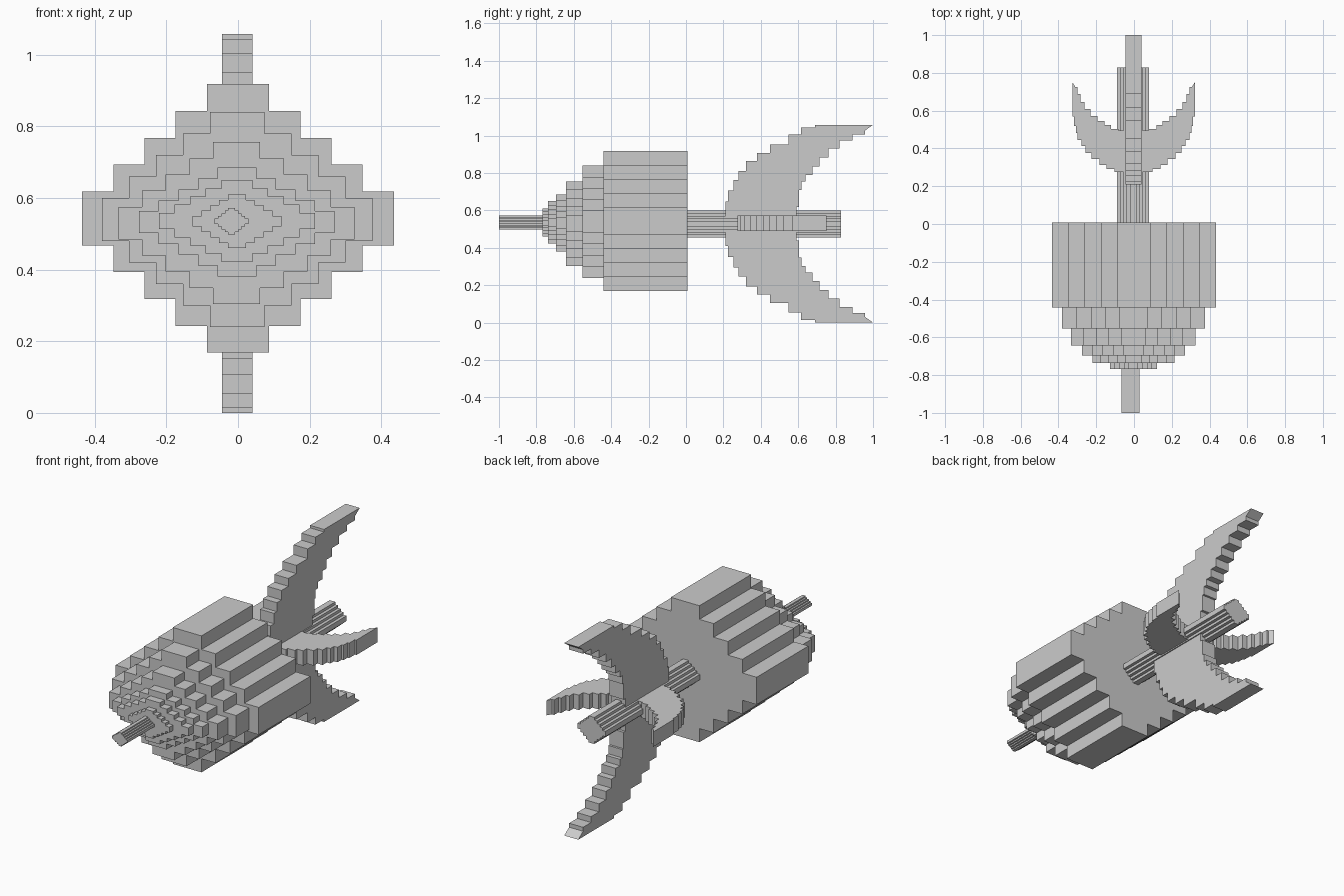
import bpy, bmesh

if "Cube" in bpy.data.objects:
    bpy.data.objects.remove(bpy.data.objects["Cube"])


def prism(name, pts, a, b):
    """Extrude a closed outline between two parallel copies; pts(t) gives the 3D loop."""
    bm = bmesh.new()
    lo = [bm.verts.new(p) for p in pts(a)]
    hi = [bm.verts.new(p) for p in pts(b)]
    n = len(lo)
    bm.faces.new(lo)
    bm.faces.new(hi[::-1])
    for i in range(n):
        j = (i + 1) % n
        bm.faces.new((lo[j], lo[i], hi[i], hi[j]))
    bmesh.ops.recalc_face_normals(bm, faces=bm.faces)
    me = bpy.data.meshes.new(name)
    bm.to_mesh(me)
    bm.free()
    ob = bpy.data.objects.new(name, me)
    bpy.context.collection.objects.link(ob)
    return ob


def stepped_diamond(name, cx, cz, hw, hh, y0, y1, n=5):
    """Diamond cross-section with n steps per quadrant, extruded along y."""
    q = []
    for k in range(n):
        x = hw * (n - k) / n
        q += [(x, hh * k / n), (x, hh * (k + 1) / n)]
    q = q[1:]                                   # right side, going up
    right_up = q
    left_up = [(-x, z) for x, z in reversed(q)]
    loop = right_up + left_up + [(-x, -z) for x, z in right_up] + [(x, -z) for x, z in reversed(right_up)]
    return prism(name, lambda y: [(cx + x, y, cz + z) for x, z in loop], y0, y1)


def stairs(steps):
    out, s_prev = [], 0
    for a, s in steps:
        if s_prev:
            out.append((a, s_prev))
        out.append((a, s))
        s_prev = s
    return out


def crescent(outer, inner, tip):
    """Symmetric stepped crescent outline of (along, spread) points."""
    o = stairs(outer) + [(tip, outer[-1][1])]
    half = o + stairs(inner)[::-1]
    return half + [(a, -s) for a, s in reversed(half)]


# body and stepped nose: centre x, centre z, half width, half height, y range
tiers = [
    ("main_body", 0, 0.543, 0.435, 0.375, -0.442, 0.008),
    ("nose_tier_1", -0.002, 0.54, 0.378, 0.30, -0.553, -0.442),
    ("nose_tier_2", -0.004, 0.53, 0.330, 0.226, -0.642, -0.553),
    ("nose_tier_3", -0.003, 0.533, 0.273, 0.152, -0.695, -0.642),
    ("nose_tier_4", -0.003, 0.536, 0.218, 0.114, -0.737, -0.695),
    ("nose_tier_5", -0.003, 0.535, 0.124, 0.075, -0.768, -0.737),
    ("front_rod", -0.018, 0.535, 0.047, 0.037, -1.0, -0.768),
    ("rear_rod", -0.005, 0.527, 0.085, 0.073, 0.008, 0.828),
]
for t in tiers:
    stepped_diamond(*t)

# tall vertical tail fin
tall = crescent(
    [(0.21, 0.12), (0.225, 0.177), (0.255, 0.234), (0.28, 0.283), (0.32, 0.335),
     (0.38, 0.378), (0.45, 0.423), (0.548, 0.476), (0.615, 0.515), (0.69, 0.529)],
    [(0.575, 0.04), (0.59, 0.09), (0.605, 0.18), (0.617, 0.226), (0.638, 0.261), (0.675, 0.306),
     (0.713, 0.355), (0.761, 0.401), (0.82, 0.445), (0.889, 0.477), (0.958, 0.499)], 1.0)
prism("vertical_fin", lambda x: [(x, a, 0.529 + s) for a, s in tall], -0.045, 0.04)

# smaller horizontal tail fin
flat = crescent(
    [(0.275, 0.10), (0.292, 0.143), (0.312, 0.18), (0.343, 0.222), (0.375, 0.254),
     (0.412, 0.275), (0.444, 0.296), (0.481, 0.306), (0.518, 0.315), (0.568, 0.324)],
    [(0.494, 0.08), (0.503, 0.12), (0.524, 0.153), (0.545, 0.19), (0.571, 0.228),
     (0.608, 0.26), (0.645, 0.28), (0.688, 0.296), (0.725, 0.308)], 0.75)
prism("horizontal_fin", lambda z: [(s - 0.002, a, z) for a, s in flat], 0.49, 0.572)
